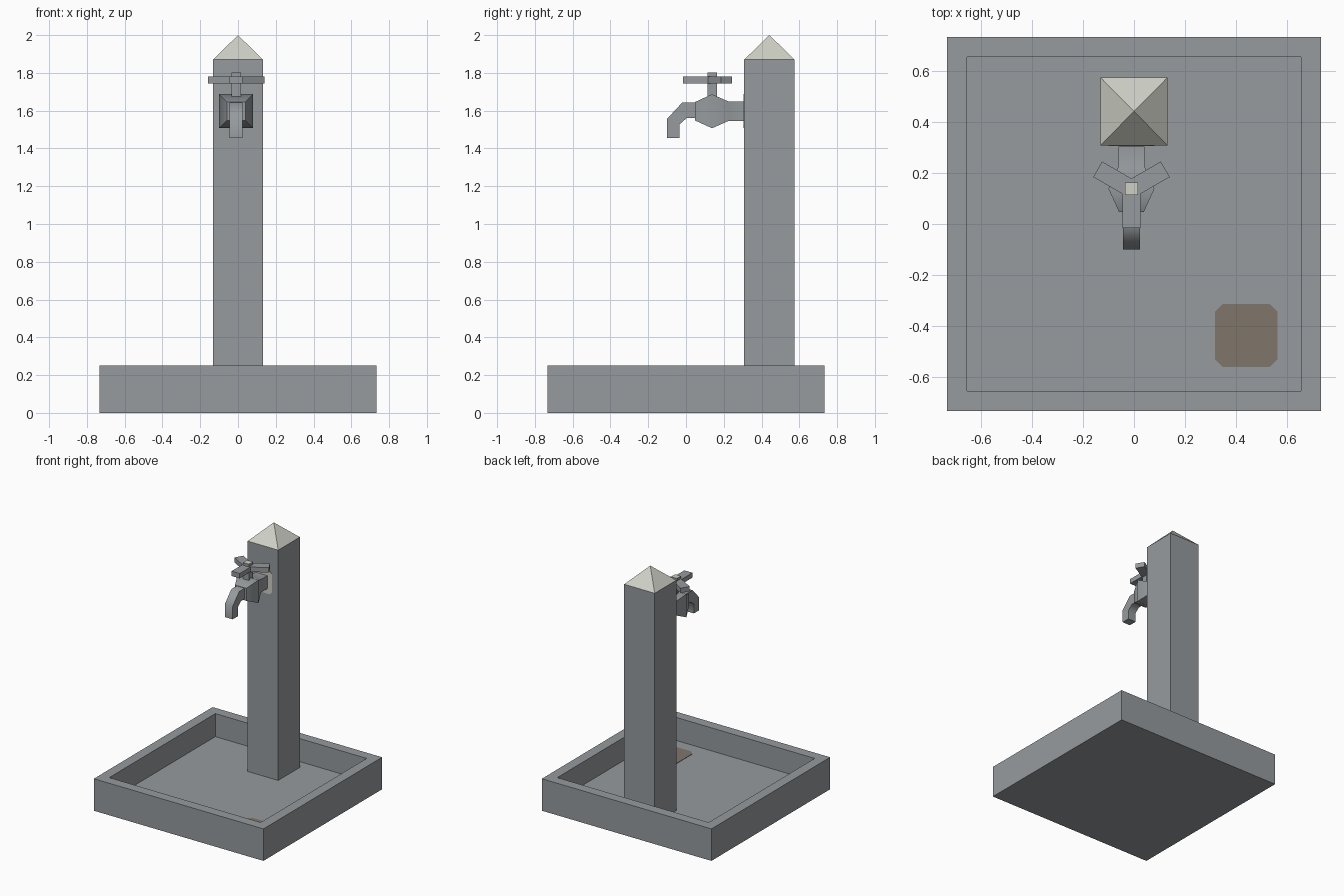
import bpy, bmesh, math
from mathutils import Matrix, Vector

if "Cube" in bpy.data.objects:
    bpy.data.objects.remove(bpy.data.objects["Cube"])


def material(name, rgb):
    m = bpy.data.materials.new(name)
    m.diffuse_color = (*rgb, 1)
    m.use_nodes = True
    m.node_tree.nodes["Principled BSDF"].inputs["Base Color"].default_value = m.diffuse_color
    return m


GREY = material("stone_grey", (0.305, 0.328, 0.342))
PALE = material("pale_stone", (0.62, 0.63, 0.56))
BROWN = material("drain_brown", (0.215, 0.180, 0.148))

CX, CY = -0.01, 0.138   # tap axis
FLOOR = 0.07            # basin floor height


def finish(name, bm, *mats, smooth=False):
    bmesh.ops.recalc_face_normals(bm, faces=bm.faces)
    me = bpy.data.meshes.new(name)
    bm.to_mesh(me)
    bm.free()
    ob = bpy.data.objects.new(name, me)
    bpy.context.collection.objects.link(ob)
    for m in mats:
        me.materials.append(m)
    if smooth:
        bpy.ops.object.select_all(action='DESELECT')
        ob.select_set(True)
        bpy.context.view_layer.objects.active = ob
        bpy.ops.object.shade_smooth_by_angle(angle=math.radians(60))
    return ob


def box_bm(x0, x1, y0, y1, z0, z1):
    bm = bmesh.new()
    bmesh.ops.create_cube(bm, size=1)
    for v in bm.verts:
        v.co = Vector(((x0 + x1) / 2 + v.co.x * (x1 - x0),
                       (y0 + y1) / 2 + v.co.y * (y1 - y0),
                       (z0 + z1) / 2 + v.co.z * (z1 - z0)))
    return bm


def top_face(bm):
    return max(bm.faces, key=lambda f: f.calc_center_median().z)


def loft(rings):
    """Closed skin through rings of four points."""
    bm = bmesh.new()
    rows = [[bm.verts.new(p) for p in r] for r in rings]
    for a, b in zip(rows, rows[1:]):
        for i in range(4):
            j = (i + 1) % 4
            bm.faces.new((a[i], a[j], b[j], b[i]))
    bm.faces.new(rows[0])
    bm.faces.new(rows[-1])
    return bm


def chamfered_plate(w, h, cut, thick):
    """Thin plate in XY with cut corners, rising from z = 0."""
    bm = bmesh.new()
    pts = []
    for sx, sy in ((1, 1), (-1, 1), (-1, -1), (1, -1)):
        a, b = (sx * w / 2, sy * (h / 2 - cut)), (sx * (w / 2 - cut), sy * h / 2)
        pts += [a, b] if sx * sy > 0 else [b, a]
    face = bm.faces.new([bm.verts.new((x, y, 0)) for x, y in pts])
    ext = bmesh.ops.extrude_face_region(bm, geom=[face])
    moved = [g for g in ext["geom"] if isinstance(g, bmesh.types.BMVert)]
    bmesh.ops.translate(bm, verts=moved, vec=(0, 0, thick))
    return bm


# Basin: block with the top inset and sunk
bm = box_bm(-0.733, 0.733, -0.733, 0.733, 0, 0.25)
top = top_face(bm)
bmesh.ops.inset_region(bm, faces=[top], thickness=0.111)
ext = bmesh.ops.extrude_discrete_faces(bm, faces=[top])
bmesh.ops.translate(bm, verts=ext["faces"][0].verts, vec=(0, 0, FLOOR - 0.25))
finish("basin", bm, GREY)

# Drain patch on the basin floor
bm = chamfered_plate(0.245, 0.245, 0.03, 0.003)
bmesh.ops.translate(bm, verts=bm.verts, vec=(0.44, -0.437, FLOOR))
finish("drain", bm, BROWN)

# Pillar with a pale pyramid cap
finish("pillar", box_bm(-0.132, 0.132, 0.308, 0.575, FLOOR, 1.87), GREY)
bm = box_bm(-0.132, 0.132, 0.308, 0.575, 1.87, 2.0)
bmesh.ops.pointmerge(bm, verts=list(top_face(bm).verts), merge_co=(0, 0.4415, 2.0))
finish("pillar_cap", bm, PALE)

# Pale wall plate behind the tap
bm = chamfered_plate(0.18, 0.18, 0.02, 0.003)
bm.transform(Matrix.Translation((CX, 0.308, 1.597)) @ Matrix.Rotation(math.pi / 2, 4, 'X'))
finish("wall_plate", bm, PALE)

# Tap body: square pipe swelling around the valve
rings = []
for y, r in ((0.304, 0.051), (0.226, 0.051), (CY, 0.09), (0.048, 0.049)):
    rings.append([(CX + sx * r, y, 1.597 + sz * r)
                  for sx, sz in ((1, 1), (-1, 1), (-1, -1), (1, -1))])
finish("tap_body", loft(rings), GREY, smooth=True)

# Spout: bent square tube, outer and inner edge of each section
rings = []
for (yo, zo), (yi, zi) in (((0.06, 1.643), (0.06, 1.56)),
                           ((-0.02, 1.643), (0.003, 1.56)),
                           ((-0.1, 1.557), (-0.035, 1.527)),
                           ((-0.1, 1.456), (-0.035, 1.456))):
    rings.append([(CX - 0.034, yo, zo), (CX + 0.034, yo, zo),
                  (CX + 0.034, yi, zi), (CX - 0.034, yi, zi)])
finish("spout", loft(rings), GREY, smooth=True)

# Valve stem with a pale top
bm = box_bm(CX - 0.025, CX + 0.025, CY - 0.025, CY + 0.025, 1.67, 1.803)
top_face(bm).material_index = 1
finish("valve_stem", bm, GREY, PALE)

# Three-armed handle: star outline extruded upwards
bm = bmesh.new()
half, reach = 0.035, 0.153
outline = []
for k in range(3):
    a = math.radians(-90 + 120 * k)
    d, n = Vector((math.cos(a), math.sin(a), 0)), Vector((-math.sin(a), math.cos(a), 0))
    notch = a + math.radians(60)
    outline += [d * reach - n * half, d * reach + n * half,
                Vector((math.cos(notch), math.sin(notch), 0)) * half / math.sin(math.radians(60))]
face = bm.faces.new([bm.verts.new(p + Vector((CX, CY, 1.744))) for p in outline])
ext = bmesh.ops.extrude_face_region(bm, geom=[face])
bmesh.ops.translate(bm, verts=[g for g in ext["geom"] if isinstance(g, bmesh.types.BMVert)],
                    vec=(0, 0, 0.038))
finish("handle", bm, GREY)
